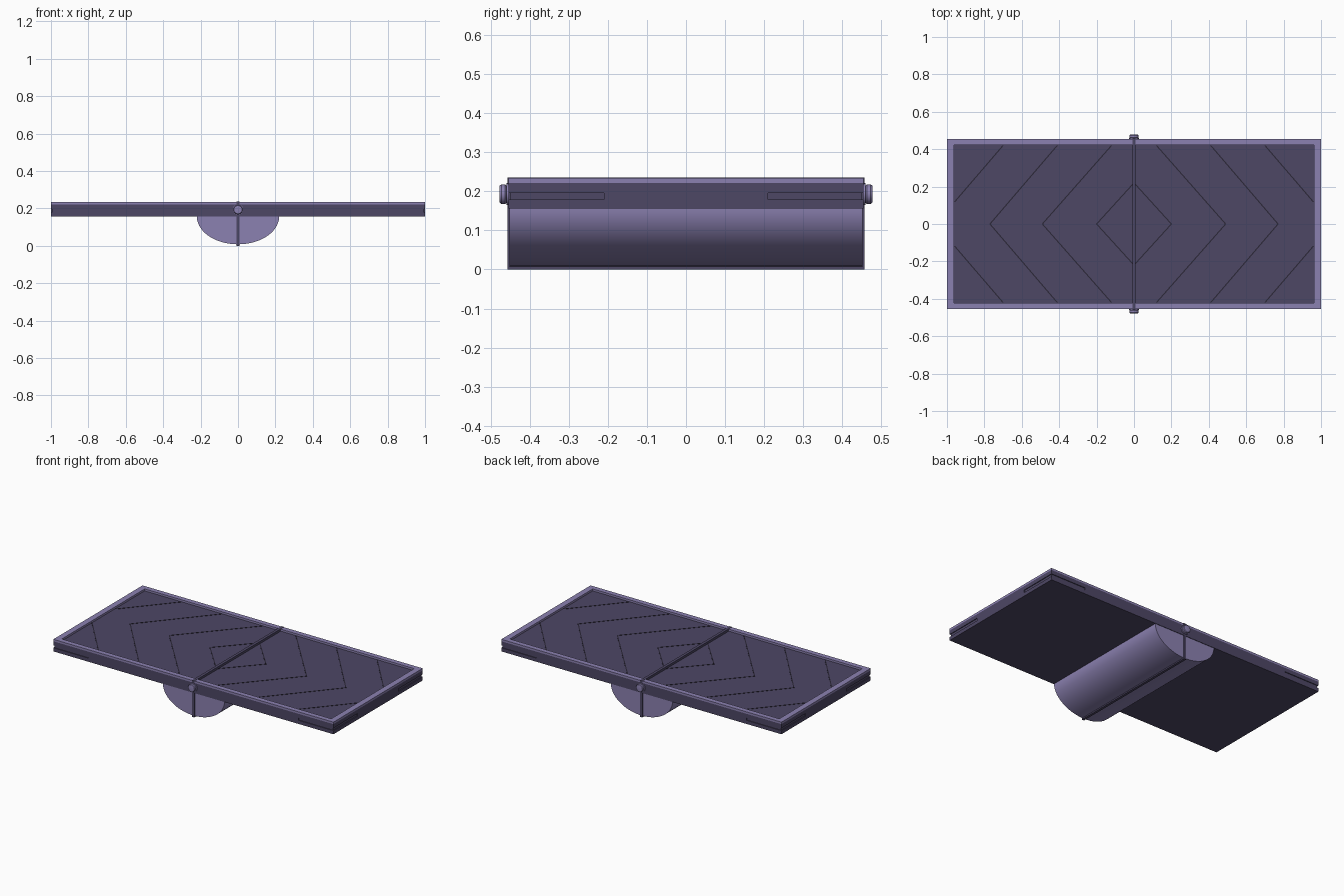
import bpy, bmesh, math

if "Cube" in bpy.data.objects:
    bpy.data.objects.remove(bpy.data.objects["Cube"])

def mat(name, c):
    m = bpy.data.materials.new(name)
    m.diffuse_color = (*c, 1)
    m.use_nodes = True
    m.node_tree.nodes["Principled BSDF"].inputs["Base Color"].default_value = m.diffuse_color
    return m

LIGHT = mat("light purple", (0.26, 0.22, 0.44))
DARK = mat("dark purple", (0.075, 0.063, 0.13))
LINE = mat("groove black", (0.025, 0.021, 0.04))

def finish(name, bm, m, smooth=False):
    bmesh.ops.recalc_face_normals(bm, faces=bm.faces)
    me = bpy.data.meshes.new(name)
    bm.to_mesh(me)
    bm.free()
    me.materials.append(m)
    ob = bpy.data.objects.new(name, me)
    bpy.context.collection.objects.link(ob)
    if smooth:
        bpy.ops.object.select_all(action='DESELECT')
        ob.select_set(True)
        bpy.context.view_layer.objects.active = ob
        bpy.ops.object.shade_smooth_by_angle(angle=math.radians(30))
    return ob

def box(name, hx, hy, z0, z1, m):
    """Box centred on the z axis, given half sizes and height range."""
    bm = bmesh.new()
    bmesh.ops.create_cube(bm, size=1)
    for v in bm.verts:
        v.co = (v.co.x * 2 * hx, v.co.y * 2 * hy, z0 if v.co.z < 0 else z1)
    return finish(name, bm, m)

def prism(name, pts, axis, a, b, m, smooth=False):
    """Extrude a 2D outline along y (outline in x,z) or z (outline in x,y)."""
    bm = bmesh.new()
    put = (lambda p, t: (p[0], t, p[1])) if axis == 'y' else (lambda p, t: (p[0], p[1], t))
    f = bm.faces.new([bm.verts.new(put(p, a)) for p in pts])
    r = bmesh.ops.extrude_face_region(bm, geom=[f])
    off = (0, b - a, 0) if axis == 'y' else (0, 0, b - a)
    bmesh.ops.translate(bm, vec=off, verts=[g for g in r['geom'] if isinstance(g, bmesh.types.BMVert)])
    return finish(name, bm, m, smooth)

# Board: lower and upper layers, with a middle layer recessed at the corners
box("board_lower", 1, 0.455, 0.156, 0.179, DARK)
box("board_upper", 1, 0.455, 0.196, 0.221, DARK)
box("board_core", 0.995, 0.45, 0.179, 0.196, DARK)
box("board_core_long_sides", 0.75, 0.455, 0.179, 0.196, DARK)
box("board_core_ends", 1, 0.21, 0.179, 0.196, DARK)

# Raised rim around the deck
bm = bmesh.new()
rings = []
for hx, hy, z in [(1, .455, .221), (1, .455, .234), (.962, .423, .234), (.962, .423, .221)]:
    rings.append([bm.verts.new((sx * hx, sy * hy, z)) for sx, sy in [(-1, -1), (1, -1), (1, 1), (-1, 1)]])
for k in range(4):
    A, B = rings[k], rings[(k + 1) % 4]
    for i in range(4):
        j = (i + 1) % 4
        bm.faces.new((A[i], A[j], B[j], B[i]))
finish("rim", bm, LIGHT)

# Thin chevron lines on the deck, mirrored in x and y
W = 0.004
lines = [((0.0, 0.22), (0.20, 0)), ((0.12, 0.42), (0.49, 0)),
         ((0.41, 0.42), (0.77, 0)), ((0.70, 0.42), (0.96, 0.117))]
for n, (p, q) in enumerate(lines):
    for sx in (-1, 1):
        for sy in (-1, 1):
            pts = [(sx * x, sy * y) for x, y in
                   [(p[0] - W, p[1]), (p[0] + W, p[1]), (q[0] + W, q[1]), (q[0] - W, q[1])]]
            prism(f"chevron_line_{n}", pts, 'z', 0.2205, 0.2225, LINE)

# Half-elliptical rocker under the board
N = 48
arc = [(0.22 * math.cos(math.pi * (1 + i / N)), 0.157 + 0.149 * math.sin(math.pi * (1 + i / N)))
       for i in range(N + 1)]
prism("rocker", arc, 'y', -0.452, 0.452, LIGHT, True)

# Centre band over the deck and around the rocker
box("rocker_band", 0.008, 0.457, 0.0, 0.17, DARK)
box("deck_band", 0.009, 0.457, 0.17, 0.2355, DARK)

# Pivot pins: collar plus rounded head, front and back
for side, s in (("front", -1), ("back", 1)):
    prof = [(0.45, 0.028), (0.46, 0.028), (0.46, 0.022), (0.463, 0.025),
            (0.473, 0.025), (0.477, 0.022), (0.478, 0.017)]
    bm = bmesh.new()
    S = 24
    prev = None
    for y, r in prof:
        ring = [bm.verts.new((r * math.cos(2 * math.pi * i / S), s * y,
                              0.193 + r * math.sin(2 * math.pi * i / S))) for i in range(S)]
        if prev:
            for i in range(S):
                j = (i + 1) % S
                bm.faces.new((prev[i], prev[j], ring[j], ring[i]))
        else:
            bm.faces.new(ring)
        prev = ring
    bm.faces.new(prev)
    finish(side + "_pivot_pin", bm, LIGHT, True)
